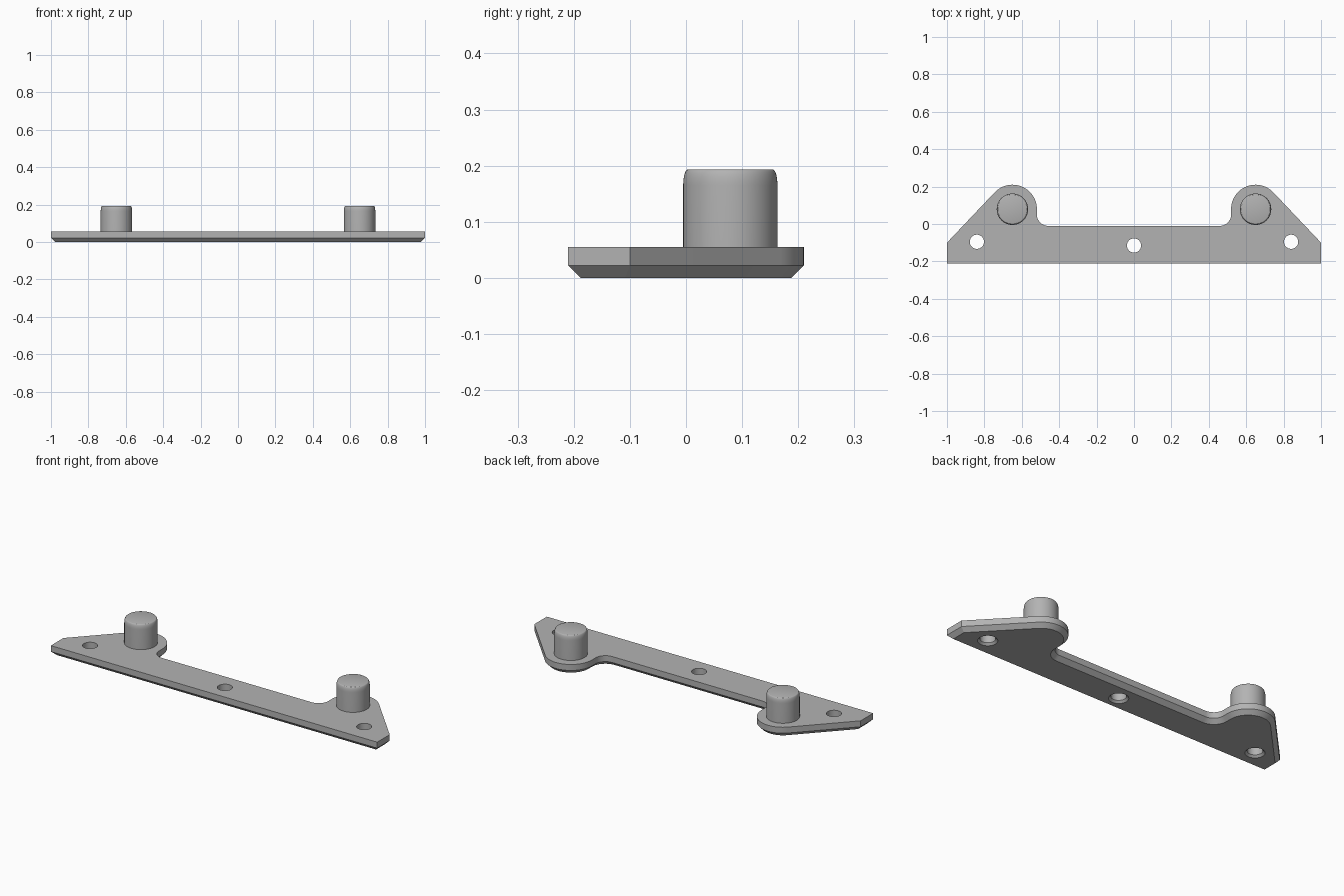
import bpy, bmesh
from math import sin, cos, pi, atan2, acos, hypot
from mathutils import Vector

if "Cube" in bpy.data.objects:
    bpy.data.objects.remove(bpy.data.objects["Cube"])

grey = bpy.data.materials.new("light grey")
grey.use_nodes = True
colour = (0.45, 0.45, 0.45, 1)
grey.diffuse_color = colour
grey.node_tree.nodes["Principled BSDF"].inputs["Base Color"].default_value = colour

HALF_DEPTH, TOP, CHAMFER = 0.21, 0.055, 0.022
BOSS = Vector((0.65, 0.079))
BOSS_R, FILLET = 0.131, 0.06
NOTCH_Y, END_Y = -0.01, -0.1


def skin(name, rings):
    """Join equal rings of points into a closed solid."""
    bm = bmesh.new()
    rows = [[bm.verts.new(p) for p in ring] for ring in rings]
    n = len(rows[0])
    for low, high in zip(rows, rows[1:]):
        for i in range(n):
            j = (i + 1) % n
            bm.faces.new((low[i], low[j], high[j], high[i]))
    bm.faces.new(rows[0][::-1])
    bm.faces.new(rows[-1])
    bmesh.ops.recalc_face_normals(bm, faces=bm.faces)
    mesh = bpy.data.meshes.new(name)
    bm.to_mesh(mesh)
    bm.free()
    mesh.materials.append(grey)
    obj = bpy.data.objects.new(name, mesh)
    bpy.context.collection.objects.link(obj)
    return obj


def lathe(name, x, y, profile, sides=64):
    angles = [2 * pi * i / sides for i in range(sides)]
    return skin(name, [[(x + r * cos(a), y + r * sin(a), z) for a in angles]
                       for r, z in profile])


def arc(centre, radius, start, end, steps):
    return [centre + radius * Vector((cos(a), sin(a))) for a in
            (start + (end - start) * i / steps for i in range(steps + 1))]


def inset(points, d):
    """Move a counter-clockwise outline inwards by d."""
    out = []
    for i, p in enumerate(points):
        a = (p - points[i - 1]).normalized()
        b = (points[(i + 1) % len(points)] - p).normalized()
        na, nb = Vector((-a.y, a.x)), Vector((-b.y, b.x))
        out.append(p + (na + nb) * d / (1 + na.dot(nb)))
    return out


def finish(obj):
    bpy.ops.object.select_all(action='DESELECT')
    obj.select_set(True)
    bpy.context.view_layer.objects.active = obj
    bpy.ops.object.shade_smooth_by_angle(angle=pi / 6)


# Plate outline: one half counter-clockwise, then mirrored
corner = Vector((1, END_Y))
to_corner = corner - BOSS
tangent = atan2(to_corner.y, to_corner.x) + acos(BOSS_R / hypot(*to_corner))
half = [Vector((1, -HALF_DEPTH)), corner]
half += arc(BOSS, BOSS_R, tangent, pi, 32)
fillet_centre = Vector((BOSS.x - BOSS_R - FILLET, NOTCH_Y + FILLET))
half += arc(fillet_centre, FILLET, 0, -pi / 2, 12)
outline = half + [Vector((-p.x, p.y)) for p in reversed(half)]

# Plate with a chamfered underside
layers = [(inset(outline, CHAMFER), 0), (outline, CHAMFER), (outline, TOP)]
plate = skin("mounting_plate", [[(p.x, p.y, z) for p in pts] for pts, z in layers])

# Screw holes, slightly countersunk from below
HOLE_R, SINK = 0.038, 0.011
for x, y in ((-0.84, -0.095), (0, -0.115), (0.84, -0.095)):
    cutter = lathe("hole_cutter", x, y, [(HOLE_R + 2 * SINK, -SINK), (HOLE_R, SINK),
                                         (HOLE_R, TOP * 2)], 48)
    cutter.hide_render = True
    mod = plate.modifiers.new("hole", 'BOOLEAN')
    mod.operation = 'DIFFERENCE'
    mod.solver = 'EXACT'
    mod.object = cutter
    bpy.context.view_layer.objects.active = plate
    bpy.ops.object.modifier_apply(modifier=mod.name)
    bpy.data.objects.remove(cutter)
finish(plate)

# Pegs with a softly rounded rim
PEG_R, PEG_TOP, RIM_W, RIM_H = 0.084, 0.193, 0.008, 0.028
rim = [(PEG_R - RIM_W * (1 - cos(a)), PEG_TOP - RIM_H * (1 - sin(a)))
       for a in (pi / 2 * i / 8 for i in range(9))]
for side, x in (("left", BOSS.x), ("right", -BOSS.x)):
    finish(lathe(side + "_peg", x, BOSS.y, [(PEG_R, TOP - 0.005)] + rim))
